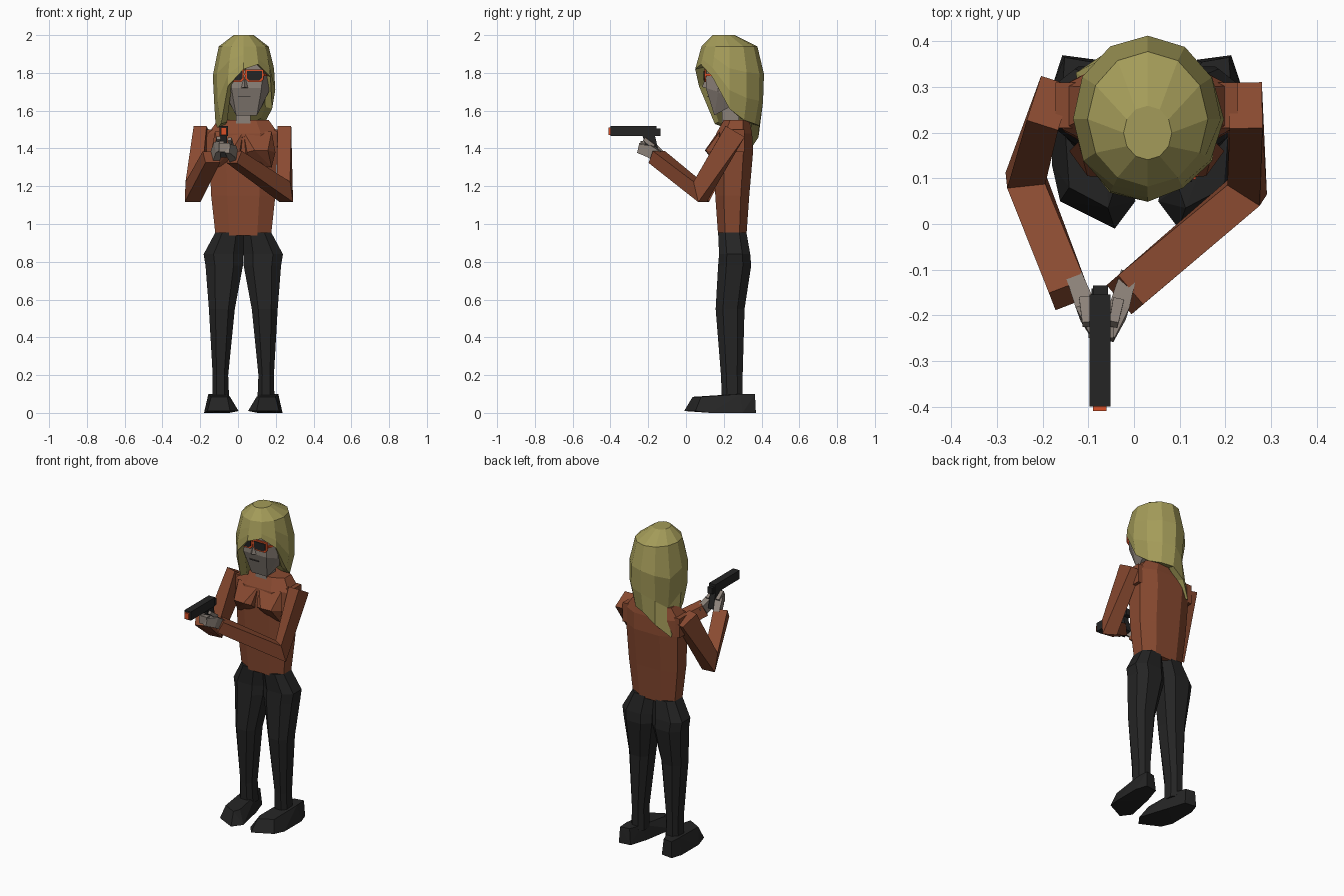
import bpy
import bmesh
from math import sin, cos, pi
from mathutils import Vector

default = bpy.data.objects.get("Cube")
if default:
    bpy.data.objects.remove(default)

MID = 0.028  # centre line of the body


def material(name, rgb):
    mat = bpy.data.materials.new(name)
    mat.use_nodes = True
    colour = (*rgb, 1)
    mat.diffuse_color = colour
    shader = next(n for n in mat.node_tree.nodes if n.type == "BSDF_PRINCIPLED")
    shader.inputs["Base Color"].default_value = colour
    return mat


hair_mat = material("blonde hair", (0.37, 0.33, 0.1))
shirt_mat = material("rust shirt", (0.25, 0.068, 0.03))
black_mat = material("black cloth", (0.018, 0.018, 0.018))
skin_mat = material("grey skin", (0.26, 0.22, 0.19))
orange_mat = material("orange", (0.7, 0.08, 0.02))
mouth_mat = material("mouth grey", (0.06, 0.05, 0.045))


def finish(name, bm, mat):
    bmesh.ops.recalc_face_normals(bm, faces=bm.faces[:])
    mesh = bpy.data.meshes.new(name)
    bm.to_mesh(mesh)
    bm.free()
    mesh.materials.append(mat)
    obj = bpy.data.objects.new(name, mesh)
    bpy.context.scene.collection.objects.link(obj)
    return obj


def loft(name, rings, mat):
    """Skin a stack of equal rings and close both ends."""
    bm = bmesh.new()
    loops = [[bm.verts.new(p) for p in ring] for ring in rings]
    for a, b in zip(loops, loops[1:]):
        for i in range(len(a)):
            j = (i + 1) % len(a)
            bm.faces.new((a[i], a[j], b[j], b[i]))
    bm.faces.new(loops[0])
    bm.faces.new(loops[-1])
    return finish(name, bm, mat)


def hull(name, points, mat):
    bm = bmesh.new()
    for p in points:
        bm.verts.new(p)
    result = bmesh.ops.convex_hull(bm, input=bm.verts[:])
    loose = [v for v in bm.verts if not v.link_faces]
    bmesh.ops.delete(bm, geom=loose, context="VERTS")
    bmesh.ops.dissolve_limit(bm, angle_limit=0.02, verts=bm.verts[:], edges=bm.edges[:])
    return finish(name, bm, mat)


def box(name, x, y, z, mat):
    return hull(name, [(a, b, c) for a in x for b in y for c in z], mat)


def section(x0, x1, y0, y1, z, cut=0.25):
    """Horizontal rectangle with cut corners."""
    cx, cy = (x1 - x0) * cut, (y1 - y0) * cut
    return [(x0 + cx, y0, z), (x1 - cx, y0, z), (x1, y0 + cy, z), (x1, y1 - cy, z),
            (x1 - cx, y1, z), (x0 + cx, y1, z), (x0, y1 - cy, z), (x0, y0 + cy, z)]


def limb(name, path, sizes, mat):
    """Four-sided tube through a path, sizes are half width and half height."""
    path = [Vector(p) for p in path]
    rings = []
    for i, (p, (w, h)) in enumerate(zip(path, sizes)):
        before, after = path[max(i - 1, 0)], path[min(i + 1, len(path) - 1)]
        along = (after - before).normalized()
        side = along.cross(Vector((0, 0, 1))).normalized()
        up = side.cross(along)
        rings.append([p + side * w * a + up * h * b
                      for a, b in ((-1, -1), (1, -1), (1, 1), (-1, 1))])
    return loft(name, rings, mat)


# Torso
loft("torso", [section(MID - w, MID + w, y0, y1, z) for z, w, y0, y1 in (
    (0.94, 0.147, 0.17, 0.32), (1.15, 0.17, 0.155, 0.335), (1.38, 0.18, 0.15, 0.355),
    (1.48, 0.185, 0.16, 0.35), (1.55, 0.135, 0.2, 0.335))], shirt_mat)

# Bust, legs and shoes, mirrored about the centre line
for side, s in (("left", 1), ("right", -1)):
    def mirrored(points):
        return [(MID + s * x, y, z) for x, y, z in points]

    hull(side + "_bust", mirrored([
        (0, 0.17, 1.49), (0.15, 0.18, 1.49), (0.02, 0.12, 1.38), (0.06, 0.1, 1.39),
        (0.13, 0.105, 1.39), (0.17, 0.16, 1.38), (0.01, 0.17, 1.34),
        (0.15, 0.17, 1.3), (0.07, 0.17, 1.31)]), shirt_mat)
    loft(side + "_leg", [mirrored(section(*r)) for r in (
        (0, 0.148, 0.17, 0.32, 0.955), (0, 0.21, 0.175, 0.34, 0.84),
        (0.002, 0.2, 0.17, 0.345, 0.78), (0.045, 0.182, 0.157, 0.31, 0.55),
        (0.08, 0.162, 0.185, 0.3, 0.2), (0.075, 0.165, 0.19, 0.3, 0.07))], black_mat)
    hull(side + "_shoe", mirrored([
        (0.11, 0.36, 0), (0.185, 0.37, 0), (0.208, 0.3, 0), (0.208, 0.13, 0),
        (0.19, 0.05, 0.01), (0.07, -0.01, 0.01), (0.025, 0.05, 0.01), (0.075, 0.25, 0),
        (0.12, 0.355, 0.1), (0.18, 0.365, 0.1), (0.185, 0.29, 0.1), (0.09, 0.27, 0.1),
        (0.17, 0.08, 0.085), (0.085, 0.035, 0.085), (0.07, 0.08, 0.085)]), black_mat)

# Arms bent forward to a two-handed grip
sleeve = ((0.036, 0.058), (0.042, 0.056), (0.042, 0.036))
limb("right_arm", [(-0.185, 0.265, 1.49), (-0.238, 0.1, 1.17), (-0.14, -0.155, 1.355)],
     sleeve, shirt_mat)
limb("left_arm", [(0.245, 0.26, 1.49), (0.248, 0.075, 1.17), (-0.02, -0.155, 1.355)],
     sleeve, shirt_mat)
for s, name in ((1, "left"), (-1, "right")):
    box(name + "_shoulder", [MID + s * w for w in (0.13, 0.2)], (0.21, 0.31), (1.38, 1.5), shirt_mat)

# Hands
palm = ((0.018, 0.03), (0.022, 0.032), (0.012, 0.024))
limb("right_hand", [(-0.125, -0.13, 1.35), (-0.102, -0.19, 1.405), (-0.085, -0.24, 1.415)],
     palm, skin_mat)
limb("left_hand", [(-0.015, -0.12, 1.34), (-0.035, -0.19, 1.385), (-0.055, -0.25, 1.4)],
     palm, skin_mat)
thumb = ((0.012, 0.012), (0.01, 0.01))
limb("right_thumb", [(-0.108, -0.165, 1.42), (-0.103, -0.22, 1.455)], thumb, skin_mat)
limb("left_thumb", [(-0.035, -0.17, 1.41), (-0.045, -0.22, 1.45)], thumb, skin_mat)
box("fingers", (-0.1, -0.045), (-0.25, -0.215), (1.38, 1.43), skin_mat)

# Pistol
box("pistol_slide", (-0.097, -0.052), (-0.4, -0.155), (1.465, 1.52), black_mat)
box("pistol_rear", (-0.09, -0.057), (-0.16, -0.135), (1.465, 1.505), black_mat)
limb("pistol_grip", [(-0.075, -0.2, 1.48), (-0.075, -0.17, 1.36)],
     ((0.018, 0.032), (0.018, 0.03)), black_mat)
box("pistol_muzzle", (-0.09, -0.06), (-0.41, -0.39), (1.472, 1.51), orange_mat)

# Neck and head
box("neck", (-0.01, 0.066), (0.19, 0.28), (1.5, 1.65), skin_mat)
FACE = 0.045
hull("head", [(FACE + s * x, y, z) for s in (1, -1) for x, y, z in (
    (0.085, 0.11, 1.85), (0.08, 0.105, 1.72), (0.118, 0.17, 1.86), (0.118, 0.17, 1.7),
    (0.055, 0.15, 1.575), (0.085, 0.25, 1.63), (0.09, 0.32, 1.8), (0.07, 0.2, 1.92))], skin_mat)
hull("nose", [(0.015, 0.107, 1.72), (0.055, 0.107, 1.72), (0.035, 0.085, 1.725),
              (0.035, 0.105, 1.78)], skin_mat)
box("mouth", (0, 0.065), (0.114, 0.122), (1.672, 1.678), mouth_mat)

# Sunglasses
for name, x in (("left", 0.087), ("right", -0.016)):
    def lens(label, grow, y0, mat):
        w, h = 0.04 + grow, 0.024 + grow
        outline = [(-w, h), (w, h), (w, -h * 0.5), (w * 0.7, -h), (-w * 0.7, -h), (-w, -h * 0.5)]
        hull(name + label, [(x + a, y, 1.785 + b) for a, b in outline
                            for y in (y0, y0 + 0.009)], mat)
    lens("_frame", 0.009, 0.097, orange_mat)
    lens("_lens", 0, 0.092, black_mat)
box("glasses_bridge", (0.02, 0.05), (0.096, 0.108), (1.788, 1.798), orange_mat)
limb("glasses_temple", [(0.134, 0.105, 1.79), (0.168, 0.2, 1.79)],
     ((0.005, 0.007), (0.005, 0.007)), orange_mat)

# Hair: columns round the head, each hanging to its own length
profile = ((2.0, 0.32), (1.94, 0.8), (1.82, 0.98), (1.69, 1.02), (1.54, 0.82), (1.38, 1.1))


def spread(z):
    for (za, a), (zb, b) in zip(profile, profile[1:]):
        if z >= zb:
            return a + (b - a) * (za - z) / (za - zb)
    return profile[-1][1]


lengths = (1.82, 1.845, 1.78, 1.61, 1.55, 1.53, 1.52, 1.46, 1.38, 1.5, 1.53, 1.73)
rows = []
for drop in (None, 0, 0.35, 0.7, 1, "tuck"):
    row = []
    for k, end in enumerate(lengths):
        angle = 2 * pi * k / len(lengths)
        centre_y = 0.23
        if drop is None:
            z, centre_y = 2.0, 0.2
        elif drop == "tuck":
            z = end + 0.01
        else:
            z = 1.94 + (end - 1.94) * drop
        r = spread(z) * (0.75 if drop == "tuck" else 1)
        row.append((0.03 + 0.165 * r * sin(angle), centre_y - 0.185 * r * cos(angle), z))
    rows.append(row)
loft("hair", rows, hair_mat)
